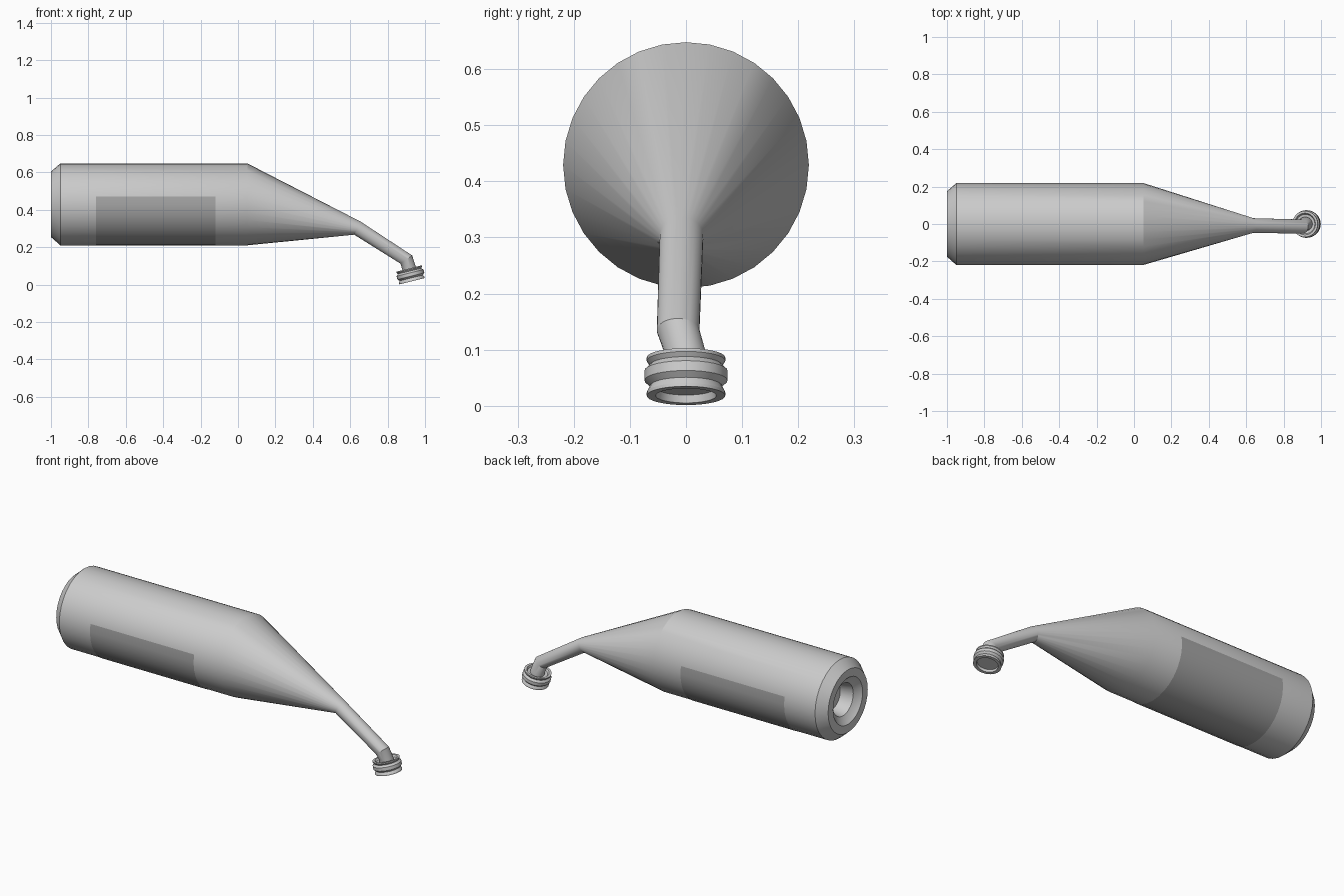
import bpy, bmesh, math
from mathutils import Vector

if "Cube" in bpy.data.objects:
    bpy.data.objects.remove(bpy.data.objects["Cube"])

SIDES = 32


def loft(name, rings, start=0, steps=SIDES, cap_first=False, cap_last=False):
    """Skin a list of (centre, axis, radius) rings; fewer steps gives an open arc."""
    bm = bmesh.new()
    closed = steps == SIDES
    count = steps if closed else steps + 1
    side = Vector((0, 1, 0))
    loops = []
    for centre, axis, radius in rings:
        up = Vector(axis).normalized().cross(side)
        loop = []
        for i in range(count):
            a = 2 * math.pi * (start + i) / SIDES
            loop.append(bm.verts.new(Vector(centre) + radius * (math.cos(a) * side + math.sin(a) * up)))
        loops.append(loop)
    for a, b in zip(loops, loops[1:]):
        for i in range(steps):
            j = (i + 1) % count
            bm.faces.new((a[i], a[j], b[j], b[i]))
    if cap_first:
        bm.faces.new(loops[0])
    if cap_last:
        bm.faces.new(loops[-1])
    bmesh.ops.recalc_face_normals(bm, faces=bm.faces)
    if not closed:
        # an open sheet must face away from the body axis
        bm.faces.ensure_lookup_table()
        f = bm.faces[0]
        if f.normal.dot(f.calc_center_median() - Vector(rings[0][0])) < 0:
            bmesh.ops.reverse_faces(bm, faces=bm.faces)
    mesh = bpy.data.meshes.new(name)
    bm.to_mesh(mesh)
    bm.free()
    ob = bpy.data.objects.new(name, mesh)
    bpy.context.collection.objects.link(ob)
    bpy.ops.object.select_all(action='DESELECT')
    ob.select_set(True)
    bpy.context.view_layer.objects.active = ob
    bpy.ops.object.shade_smooth_by_angle(angle=math.radians(25))
    return ob


X = (1, 0, 0)
Z0 = 0.429

# Canister with recessed outlet, chamfered end, slanted cone and bent pipe
body_profile = [(-0.90, 0.075), (-0.97, 0.09), (-0.985, 0.115), (-1.0, 0.13),
                (-1.0, 0.175), (-0.95, 0.219), (0.05, 0.219)]
rings = [((x, 0, Z0), X, r) for x, r in body_profile]
rings += [((0.638, -0.008, 0.302), (0.9, 0, -0.43), 0.039),
          ((0.90, -0.014, 0.134), (0.57, 0, -0.82), 0.038),
          ((0.914, 0, 0.09), (0.24, 0, -0.97), 0.037),
          ((0.92, 0, 0.065), (0.24, 0, -0.97), 0.037)]
loft("exhaust_body", rings, cap_first=True, cap_last=True)

# Dark panel wrapped round the underside of the canister
panel = loft("lower_panel", [((-0.76, 0, Z0), X, 0.2205), ((-0.12, 0, Z0), X, 0.2205)],
             start=15, steps=18)
mat = bpy.data.materials.new("dark_grey")
mat.diffuse_color = (0.38, 0.38, 0.38, 1)
mat.use_nodes = True
mat.node_tree.nodes["Principled BSDF"].inputs["Base Color"].default_value = mat.diffuse_color
panel.data.materials.append(mat)

# Ribbed connector on the pipe end, tilted and hollow at both faces
down = Vector((0.24, 0, -0.97)).normalized()
top = Vector((0.914, 0, 0.086))
collar_profile = [(0.014, 0.03), (0.01, 0.052), (0.0, 0.058), (0.0, 0.07), (0.006, 0.07), (0.014, 0.064),
                  (0.024, 0.074), (0.042, 0.074), (0.052, 0.064), (0.064, 0.07),
                  (0.070, 0.07), (0.070, 0.054), (0.056, 0.052)]
loft("pipe_collar", [(top + down * d, down, r) for d, r in collar_profile],
     cap_first=True, cap_last=True)
